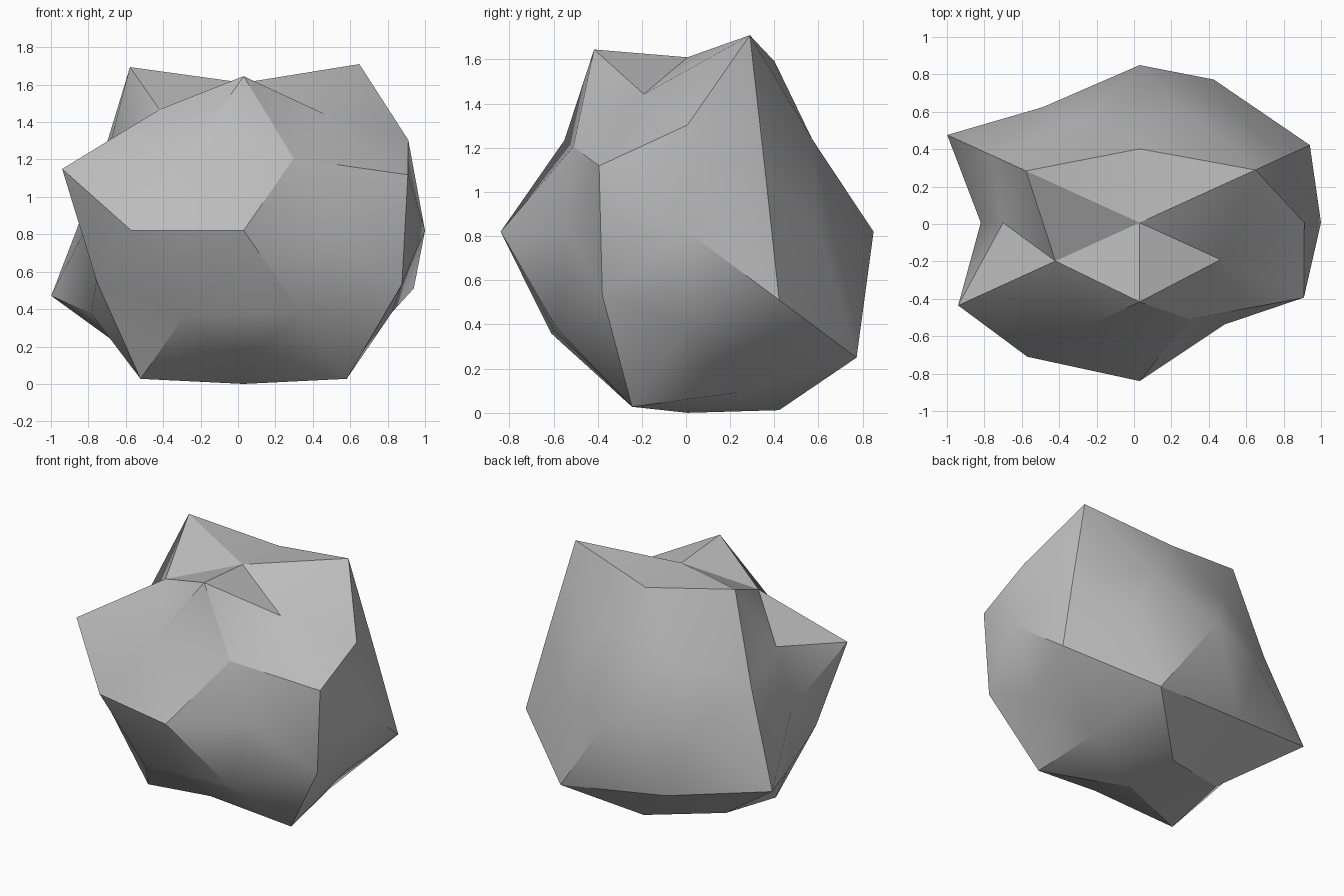
import bpy
import bmesh
import math
from itertools import product
from mathutils import Vector

default_cube = bpy.data.objects.get("Cube")
if default_cube:
    bpy.data.objects.remove(default_cube, do_unlink=True)

GOLDEN = (1 + math.sqrt(5)) / 2
STRETCH = Vector((1.125, 0.83, 1))
CENTRE = Vector((0.03, 0.007, 0.82))


def mirrored_directions(direction):
    """All sign combinations of a direction, positive first on every axis."""
    choices = [(value, -value) if value else (0,) for value in direction]
    return [Vector(signs).normalized() for signs in product(*choices)]


# Bulge or dent of the stone along each family of evenly spread directions
families = [
    # tilted corners: upper and lower, side, front and back
    ((GOLDEN, 1, GOLDEN + 1), (1.10, .90, .77, .98, 1.08, .90, .80, .98)),
    ((GOLDEN + 1, GOLDEN, 1), (.85, 1, .965, .93, .87, 1.13, 1.066, .865)),
    ((1, GOLDEN + 1, GOLDEN), (.84, 1.14, .77, .88, .84, .98, .83, .92)),
    # main corners of the icosahedron
    ((0, 1, GOLDEN), (.905, .95, .97, .81)),
    ((1, GOLDEN, 0), (.85, .77, .875, 1.015)),
    ((GOLDEN, 0, 1), (.92, .83, .763, .85)),
    # axis points
    ((1, 0, 0), (.862, .755)),
    ((0, 1, 0), (1.015, 1.02)),
    ((0, 0, 1), (.79, .82)),
]

# Rounded base shape: hull of all directions
bm = bmesh.new()
bulges = []
for direction, factors in families:
    for point, factor in zip(mirrored_directions(direction), factors):
        bulges.append((bm.verts.new(point), factor))
bmesh.ops.convex_hull(bm, input=bm.verts[:])
bmesh.ops.recalc_face_normals(bm, faces=bm.faces[:])

# Push each corner in or out, then stretch and set on the ground
for vert, factor in bulges:
    vert.co = vert.co * factor * STRETCH.x ** 0 
    vert.co = Vector(a * b for a, b in zip(vert.co, STRETCH)) + CENTRE

mesh = bpy.data.meshes.new("rock")
bm.to_mesh(mesh)
bm.free()
rock = bpy.data.objects.new("rock", mesh)
bpy.context.collection.objects.link(rock)

# Grey stone
stone = bpy.data.materials.new("grey_stone")
stone.use_nodes = True
colour = (0.5, 0.5, 0.5, 1)
stone.diffuse_color = colour
stone.node_tree.nodes["Principled BSDF"].inputs["Base Color"].default_value = colour
mesh.materials.append(stone)

# Soft facets with crisp ridges
bpy.ops.object.select_all(action="DESELECT")
rock.select_set(True)
bpy.context.view_layer.objects.active = rock
bpy.ops.object.shade_smooth_by_angle(angle=math.radians(30))
